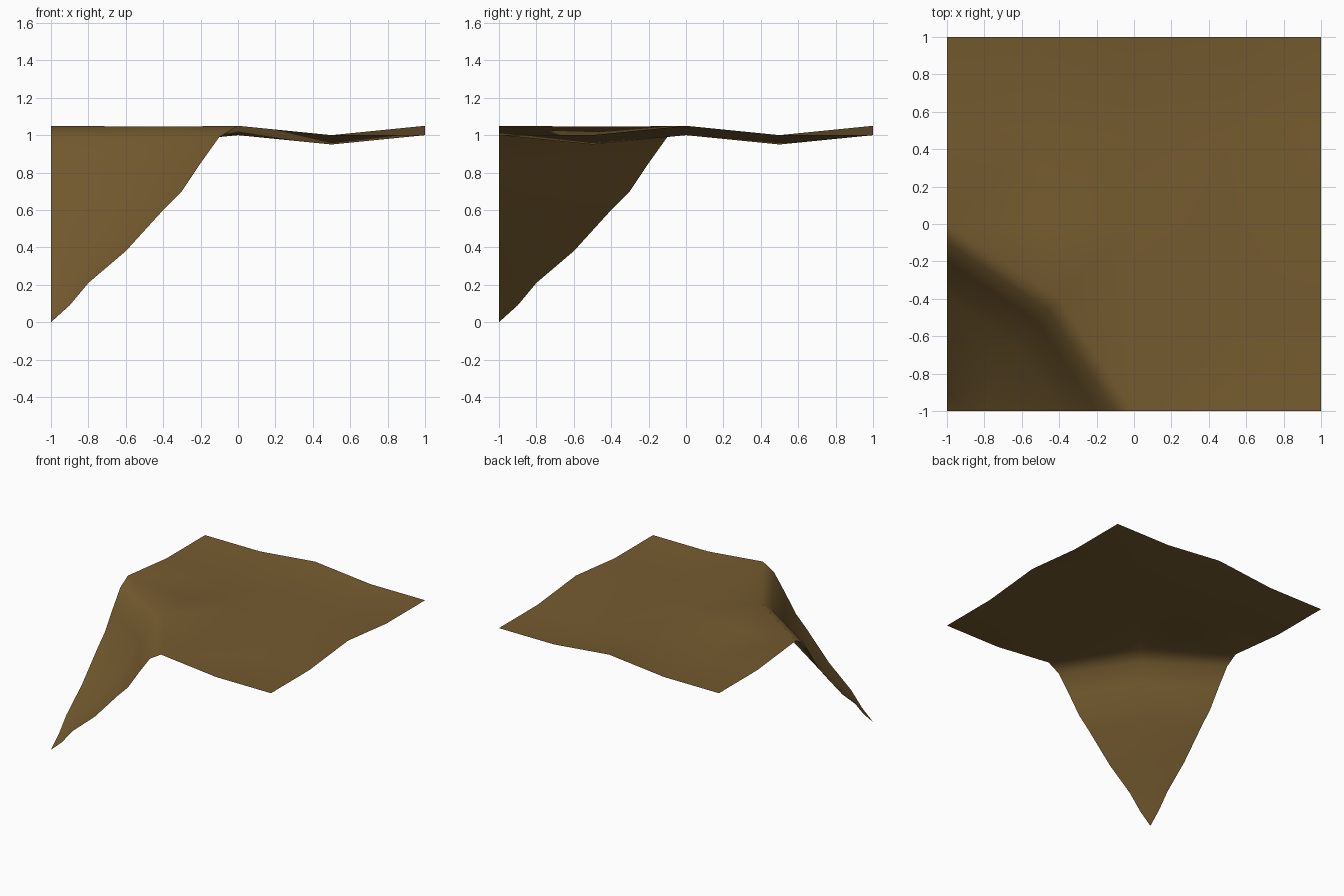
import bpy
import bmesh

cube = bpy.data.objects.get("Cube")
if cube:
    bpy.data.objects.remove(cube, do_unlink=True)

# Slope profile along each side: position, height
SLOPE = [(0, 1.05), (-.1, .99), (-.2, .85), (-.3, .7), (-.4, .6),
         (-.6, .38), (-.8, .21), (-.9, .09)]
STEPS = [-1, -.5, 0, .5, 1]


def plateau_height(x, y):
    # Shallow folds rising along the middle lines and towards the rim
    ridge = {0: .05, .5: 0, 1: .05}
    if abs(x) == 1 and abs(y) == 1:
        return 1.0
    return .95 + ridge[abs(x)] + ridge[abs(y)]


bm = bmesh.new()

# Slope rings: left end, middle, right end, narrowing to the low corner
rings = []
for s, z in SLOPE:
    mid = (s - 1) / 2 + .1 * (1 + s)
    mid_z = z - .005 * (1 + s)
    rings.append([bm.verts.new(p) for p in
                  ((-1, s, z), (mid, mid, mid_z), (s, -1, z))])
tip = bm.verts.new((-1, -1, 0))

for upper, lower in zip(rings, rings[1:]):
    for k in (0, 1):
        bm.faces.new((upper[k], lower[k], lower[k + 1], upper[k + 1]))
for k in (0, 1):
    bm.faces.new((rings[-1][k], tip, rings[-1][k + 1]))

# Plateau lattice, sharing the crease with the top ring
crease = {(-1, 0): rings[0][0], (-.5, -.5): rings[0][1], (0, -1): rings[0][2]}
lattice = {}
for x in STEPS:
    for y in STEPS:
        if (x, y) in crease:
            lattice[x, y] = crease[x, y]
        elif x + y > -1:
            lattice[x, y] = bm.verts.new((x, y, plateau_height(x, y)))

for x in STEPS[:-1]:
    for y in STEPS[:-1]:
        cell = [(x, y), (x + .5, y), (x + .5, y + .5), (x, y + .5)]
        corners = [lattice[c] for c in cell if c in lattice]
        if len(corners) >= 3:
            bm.faces.new(corners)

for f in bm.faces:
    f.smooth = True
mesh = bpy.data.meshes.new("ground_sheet")
bm.to_mesh(mesh)
bm.free()
ground = bpy.data.objects.new("ground_sheet", mesh)
bpy.context.collection.objects.link(ground)

# Earth colour
earth = bpy.data.materials.new("earth_brown")
earth.use_nodes = True
colour = (0.178, 0.105, 0.029, 1)
earth.diffuse_color = colour
bsdf = earth.node_tree.nodes["Principled BSDF"]
bsdf.inputs["Base Color"].default_value = colour
bsdf.inputs["Roughness"].default_value = 0.9
mesh.materials.append(earth)
